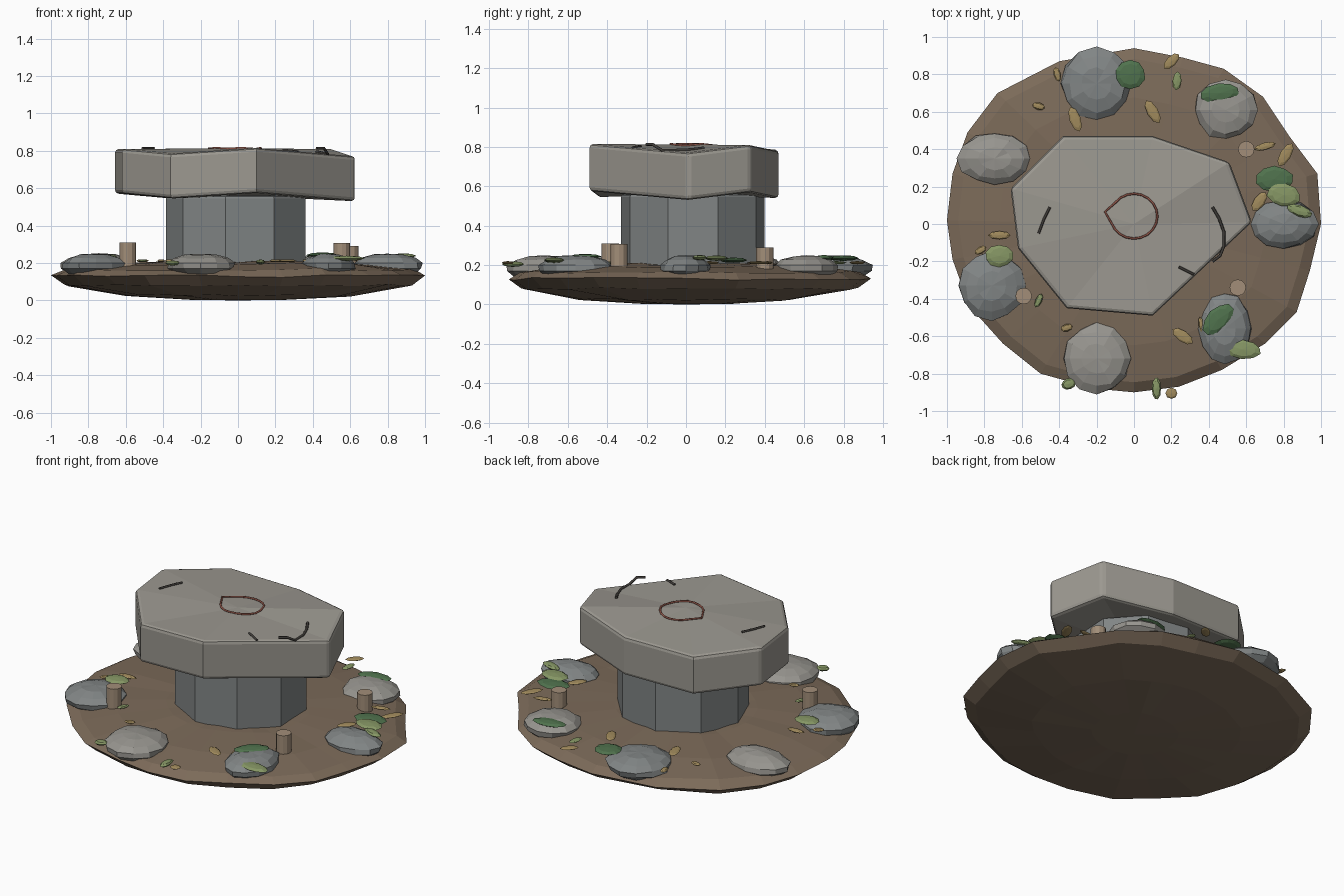
import bpy, bmesh, math, random
from mathutils import Vector, Matrix

if "Cube" in bpy.data.objects:
    bpy.data.objects.remove(bpy.data.objects["Cube"])

random.seed(4)


def material(name, rgb):
    m = bpy.data.materials.new(name)
    m.diffuse_color = (*rgb, 1)
    m.use_nodes = True
    m.node_tree.nodes["Principled BSDF"].inputs["Base Color"].default_value = m.diffuse_color
    return m


EARTH = material("earth", (0.20, 0.145, 0.10))
SLAB = material("pale_stone", (0.33, 0.315, 0.28))
STONE = material("blue_grey_stone", (0.22, 0.235, 0.235))
ROCK = material("warm_grey_stone", (0.31, 0.30, 0.275))
MOSS = material("dark_moss", (0.08, 0.17, 0.075))
LICHEN = material("light_moss", (0.24, 0.31, 0.13))
STRAW = material("dry_leaf", (0.36, 0.26, 0.11))
WOOD = material("wood", (0.36, 0.27, 0.19))
RED = material("red_mark", (0.27, 0.09, 0.065))
DARK = material("crack", (0.05, 0.045, 0.04))


def finish(bm, name, mat, bevel=0.0):
    bmesh.ops.recalc_face_normals(bm, faces=bm.faces[:])
    me = bpy.data.meshes.new(name)
    bm.to_mesh(me)
    bm.free()
    ob = bpy.data.objects.new(name, me)
    bpy.context.collection.objects.link(ob)
    me.materials.append(mat)
    if bevel:
        b = ob.modifiers.new("bevel", "BEVEL")
        b.width, b.segments = bevel, 2
        b.limit_method, b.angle_limit = "ANGLE", math.radians(50)
    return ob


def loft(rings, low, high, name, mat, bevel=0.0):
    """Bridge stacked rings and close both ends with fans."""
    bm = bmesh.new()
    rows = [[bm.verts.new(p) for p in r] for r in rings]
    n = len(rows[0])
    for a, b in zip(rows, rows[1:]):
        for i in range(n):
            j = (i + 1) % n
            bm.faces.new((a[i], a[j], b[j], b[i]))
    for row, tip in ((rows[0], low), (rows[-1], high)):
        c = bm.verts.new(tip)
        for i in range(n):
            bm.faces.new((row[i], row[(i + 1) % n], c))
    return finish(bm, name, mat, bevel)


# earth mound: one irregular outline scaled through a lens profile
outline = [(0, .94), (.26, .89), (.48, .83), (.69, .68), (.83, .47), (.98, .27), (1, 0),
           (.94, -.25), (.87, -.47), (.7, -.64), (.47, -.78), (.24, -.87), (0, -.9),
           (-.21, -.88), (-.5, -.8), (-.7, -.64), (-.88, -.44), (-.97, -.19), (-1, .02),
           (-.97, .27), (-.89, .49), (-.73, .7), (-.4, .87)]
profile = [(.25, .003), (.6, .025), (.93, .08), (1, .13), (.94, .165), (.72, .193), (.42, .205)]
rings = []
for s, z in profile:
    j = 0 if s < .3 else .007
    rings.append([(x * s, y * s, z + random.uniform(-j, j)) for x, y in outline])
loft(rings, (0, 0, 0), (0, 0, .207), "earth_mound", EARTH)

# pedestal
ped = [(.385 * math.cos(a), .035 + .37 * math.sin(a))
       for a in (math.tau * (i + .5) / 9 for i in range(9))]
loft([[(x, y, z) for x, y in ped] for z in (.15, .56)],
     (0, .03, .15), (0, .03, .56), "pedestal", STONE, .015)

# slab: uneven octagon with slightly warped top
slab_pts = [(-.66, .19, .81), (-.38, .47, .785), (.10, .47, .78), (.51, .33, .81),
            (.63, .01, .77), (.10, -.49, .815), (-.36, -.45, .785), (-.62, -.13, .81)]
slab = loft([[(x, y, z - .24) for x, y, z in slab_pts], slab_pts],
            (0, 0, .56), (0, 0, .812), "slab", SLAB, .02)
bpy.context.view_layer.update()


def slab_z(x, y):
    hit, p, _, _ = slab.ray_cast(Vector((x, y, 2)), Vector((0, 0, -1)))
    return p.z if hit else .81


# marks drawn on the slab
def mark(name, pts, mat, r, closed=False):
    cu = bpy.data.curves.new(name, "CURVE")
    cu.dimensions, cu.bevel_depth, cu.bevel_resolution = "3D", r, 1
    cu.use_fill_caps = True
    sp = cu.splines.new("POLY")
    sp.points.add(len(pts) - 1)
    for p, (x, y) in zip(sp.points, pts):
        p.co = (x, y, slab_z(x, y) + .003, 1)
    sp.use_cyclic_u = closed
    cu.materials.append(mat)
    bpy.context.collection.objects.link(bpy.data.objects.new(name, cu))


drop = [(-.155, .065)] + [(.125 * math.cos(t), .042 + .12 * math.sin(t))
                          for t in (math.radians(a) for a in range(-145, 146, 18))]
mark("red_drop_mark", drop, RED, .006, True)
mark("long_crack", [(.42, .09), (.455, .03), (.48, -.04), (.48, -.12), (.46, -.17), (.42, -.2)], DARK, .008)
mark("left_crack", [(-.45, .09), (-.48, .03), (-.51, -.05)], DARK, .007)
mark("short_crack", [(.24, -.23), (.28, -.25), (.32, -.27)], DARK, .007)


# squashed, jittered spheres for rocks, moss and leaves
def blob(name, mat, x, y, z, rx, ry, rz, deg=0, seg=10, rows=6, jit=.0):
    bm = bmesh.new()
    bmesh.ops.create_uvsphere(bm, u_segments=seg, v_segments=rows, radius=1)
    for v in bm.verts:
        v.co *= 1 + random.uniform(-jit, jit)
    bm.transform(Matrix.Translation((x, y, z)) @ Matrix.Rotation(math.radians(deg), 4, "Z")
                 @ Matrix.Diagonal((rx, ry, rz, 1)))
    return finish(bm, name, mat)


# rocks around the rim
rocks = [(-.2, .75, .19, .195, STONE), (.49, .61, .17, .16, ROCK), (-.745, .35, .2, .14, ROCK),
         (.8, 0, .185, .13, STONE), (-.76, -.33, .18, .185, STONE),
         (-.2, -.72, .185, .19, ROCK), (.485, -.56, .14, .195, STONE)]
for i, (x, y, rx, ry, m) in enumerate(rocks):
    blob(f"rim_rock_{i}", m, x, y, .185, rx, ry, .066, seg=12, rows=7, jit=.05)

# moss cushions: x, y, z, half length, half width, turn, colour
moss = [(-.02, .8, .235, .08, .08, 0, MOSS), (.46, .7, .237, .105, .05, 8, MOSS),
        (.75, .24, .225, .1, .07, 0, MOSS), (.8, .155, .235, .09, .06, -10, LICHEN),
        (.885, .07, .238, .07, .03, -20, LICHEN), (-.72, -.17, .235, .075, .06, 0, LICHEN),
        (.45, -.51, .243, .1, .06, 45, MOSS), (.58, -.67, .225, .1, .05, -5, LICHEN),
        (-.35, -.855, .2, .04, .03, 20, LICHEN), (.12, -.88, .205, .06, .025, 90, LICHEN)]
for i, (x, y, z, a, b, t, m) in enumerate(moss):
    blob(f"moss_{i}", m, x, y, z, a, b, .014, t, 10, 4, .05)

# fallen leaves: x, y, half length, half width, turn
leaves = [(.2, .87, .055, .027, 45), (.23, .765, .05, .024, 85), (.1, .6, .07, .03, -60),
          (-.315, .56, .07, .03, -70), (-.41, .8, .04, .02, -75), (-.51, .63, .035, .02, -15),
          (.7, .415, .06, .02, 15), (.81, .37, .07, .03, 60), (.67, .12, .06, .03, 55),
          (-.72, -.06, .06, .022, 0), (-.82, -.14, .035, .02, 30), (-.51, -.41, .04, .018, 65),
          (-.36, -.555, .033, .02, 15), (.26, -.6, .065, .03, -35), (.36, -.54, .045, .015, -80),
          (.2, -.905, .032, .03, 0)]
for i, (x, y, a, b, t) in enumerate(leaves):
    blob(f"leaf_{i}", LICHEN if i in (1, 11) else STRAW, x, y, .212, a, b, .008, t, 8, 4)

# small wooden stumps
for i, (x, y, top) in enumerate([(.6, .4, .29), (.555, -.34, .307), (-.59, -.385, .31)]):
    bm = bmesh.new()
    bmesh.ops.create_cone(bm, cap_ends=True, segments=12, radius1=.044, radius2=.044,
                          depth=top - .16, matrix=Matrix.Translation((x, y, (top + .16) / 2)))
    finish(bm, f"stump_{i}", WOOD)
